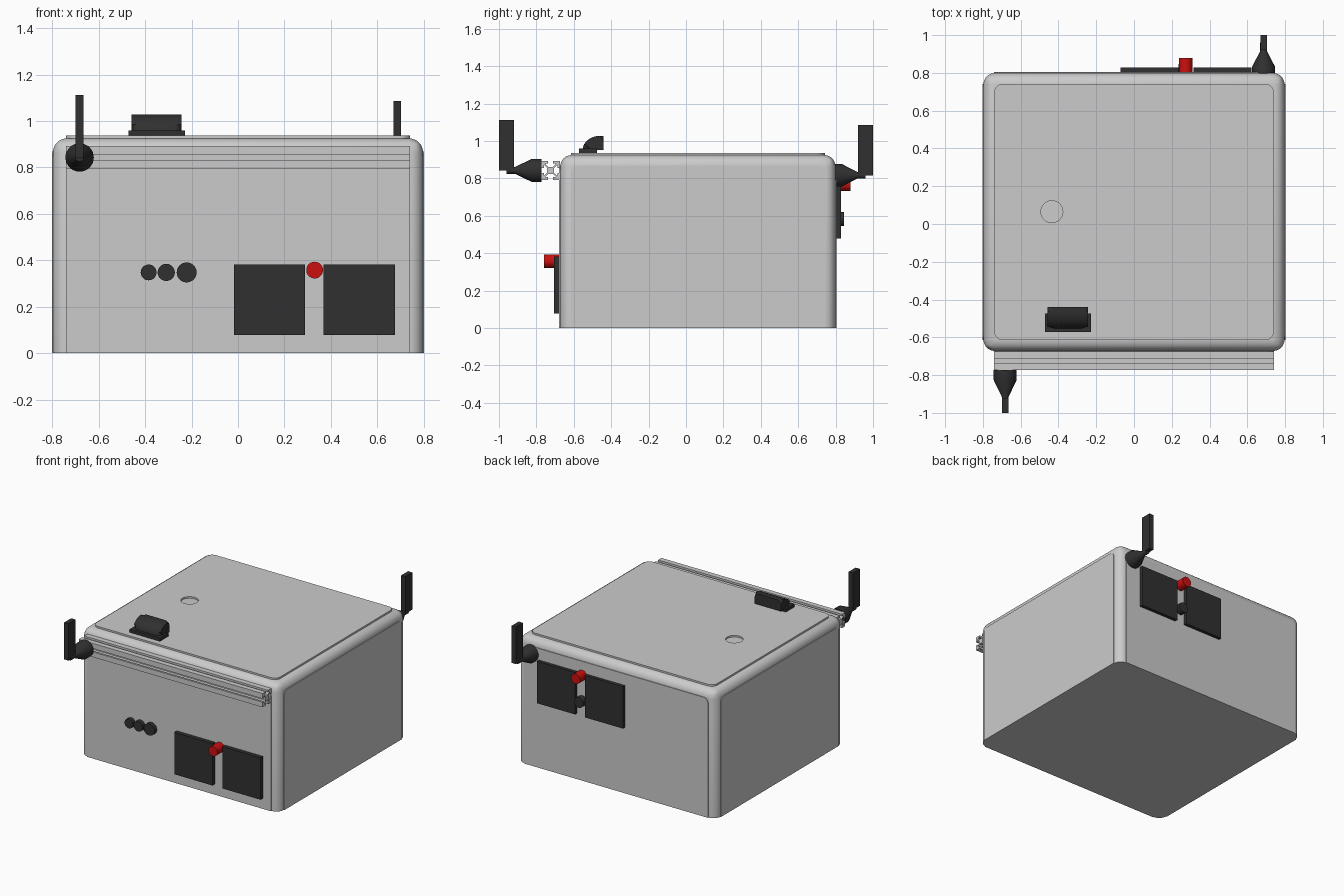
import bpy, bmesh
from math import pi, sin, cos

if "Cube" in bpy.data.objects:
    bpy.data.objects.remove(bpy.data.objects["Cube"])


def material(name, rgb):
    m = bpy.data.materials.new(name)
    m.diffuse_color = (*rgb, 1)
    m.use_nodes = True
    m.node_tree.nodes["Principled BSDF"].inputs["Base Color"].default_value = m.diffuse_color
    return m


DARK = material("dark_plastic", (0.03, 0.03, 0.03))
RED = material("red_plastic", (0.6, 0.005, 0.005))


def finish(name, bm, mat=None):
    bmesh.ops.recalc_face_normals(bm, faces=bm.faces)
    me = bpy.data.meshes.new(name)
    bm.to_mesh(me)
    bm.free()
    ob = bpy.data.objects.new(name, me)
    bpy.context.collection.objects.link(ob)
    if mat:
        me.materials.append(mat)
    bpy.context.view_layer.objects.active = ob
    ob.select_set(True)
    bpy.ops.object.shade_smooth_by_angle(angle=0.6)
    ob.select_set(False)
    return ob


def place(axis, t, u, v):
    return {"x": (t, u, v), "y": (u, t, v), "z": (u, v, t)}[axis]


def prism_mesh(pts, axis, a, b):
    bm = bmesh.new()
    lo = [bm.verts.new(place(axis, a, *p)) for p in pts]
    hi = [bm.verts.new(place(axis, b, *p)) for p in pts]
    bm.faces.new(lo)
    bm.faces.new(hi)
    for i in range(len(pts)):
        j = (i + 1) % len(pts)
        bm.faces.new((lo[i], lo[j], hi[j], hi[i]))
    return bm


def prism(name, pts, axis, a, b, mat=None):
    return finish(name, prism_mesh(pts, axis, a, b), mat)


def box(name, x, y, z, mat=None):
    return prism(name, [(x[0], y[0]), (x[1], y[0]), (x[1], y[1]), (x[0], y[1])], "z", *z, mat)


def round_rect(u0, u1, v0, v1, r, bottom=True, n=6):
    # rounded rectangle; square lower corners when bottom is False
    pts = []
    for k, (cu, cv) in enumerate([(u1 - r, v1 - r), (u0 + r, v1 - r), (u0 + r, v0 + r), (u1 - r, v0 + r)]):
        if k > 1 and not bottom:
            pts.append(((u0, v0), (u1, v0))[k - 2])
            continue
        for i in range(n + 1):
            t = k * pi / 2 + i * pi / 2 / n
            pts.append((cu + r * cos(t), cv + r * sin(t)))
    return pts


def lathe_y(name, cx, cz, rings, mat, n=32):
    # stack of circles along y: (y, radius)
    bm = bmesh.new()
    loops = [[bm.verts.new((cx + r * cos(2 * pi * i / n), y, cz + r * sin(2 * pi * i / n)))
              for i in range(n)] for y, r in rings]
    bm.faces.new(loops[0])
    bm.faces.new(loops[-1])
    for p, q in zip(loops, loops[1:]):
        for i in range(n):
            j = (i + 1) % n
            bm.faces.new((p[i], p[j], q[j], q[i]))
    return finish(name, bm, mat)


# Rounded main housing with a flat underside
bm = prism_mesh([(-0.797, -0.672), (0.797, -0.672), (0.797, 0.799), (-0.797, 0.799)], "z", 0, 0.925)
edges = [e for e in bm.edges if max(v.co.z for v in e.verts) > 0.1]
bmesh.ops.bevel(bm, geom=edges, offset=0.06, segments=8, profile=0.5, affect="EDGES")
finish("housing", bm)

# Slightly raised skin panels
for s, side in ((-1, "left"), (1, "right")):
    prism(side + "_panel", round_rect(-0.615, 0.742, 0, 0.868, 0.04, False), "x", s * 0.78, s * 0.802)
prism("front_panel", round_rect(-0.74, 0.74, 0, 0.868, 0.04, False), "y", -0.65, -0.678)
prism("back_panel", round_rect(-0.74, 0.74, 0, 0.868, 0.04, False), "y", 0.78, 0.804)
lid = prism("top_panel", round_rect(-0.74, 0.74, -0.615, 0.742, 0.045), "z", 0.915, 0.937)

# Round recess in the top panel
bpy.ops.mesh.primitive_cylinder_add(vertices=48, radius=0.058, depth=0.1, location=(-0.435, 0.065, 0.972))
cutter = bpy.context.object
cutter.name = "recess_cutter"
mod = lid.modifiers.new("recess", "BOOLEAN")
mod.object = cutter
mod.solver = "EXACT"
bpy.context.view_layer.objects.active = lid
bpy.ops.object.modifier_apply(modifier=mod.name)
bpy.data.objects.remove(cutter)

# Slotted rail across the front
quarter = [(0.018, 0.012), (0.034, 0.028), (0.036, 0.028), (0.036, 0.0125), (0.05, 0.0125), (0.05, 0.05),
           (0.0125, 0.05), (0.0125, 0.036), (0.028, 0.036), (0.028, 0.034), (0.012, 0.018)]
profile = []
for k in range(4):
    for a, b in quarter:
        for _ in range(k):
            a, b = -b, a
        profile.append((a - 0.724, b + 0.843))
prism("front_rail", profile, "x", -0.74, 0.74)

# Sensor on top: base plate and curved hood
box("sensor_base", (-0.472, -0.228), (-0.572, -0.475), (0.93, 0.96), DARK)
arc = [(-0.46 - 0.093 * cos(i * pi / 20), 0.95 + 0.078 * sin(i * pi / 20)) for i in range(11)]
bm = prism_mesh(arc + [(-0.44, 1.028), (-0.44, 0.952)], "x", -0.458, -0.243)
rim = [e for e in bm.edges if abs(e.verts[0].co.x - e.verts[1].co.x) < 1e-5
       and max(v.co.z for v in e.verts) > 0.953 and min(v.co.y for v in e.verts) < -0.445]
bmesh.ops.bevel(bm, geom=rim, offset=0.035, segments=6, profile=0.5, affect="EDGES")
finish("sensor_hood", bm, DARK)

# Antennas: boot, taper, stem and flat paddle
for name, s, cx, cz, y0, y1, top in (("front", -1, -0.682, 0.843, 0.772, 0.826, 1.112),
                                     ("back", 1, 0.686, 0.817, 0.79, 0.832, 1.087)):
    lathe_y(name + "_antenna_mount", cx, cz,
            [(s * y0, 0.061), (s * y1, 0.061), (s * 0.915, 0.018), (s * 0.96, 0.018)], DARK)
    box(name + "_antenna_paddle", (cx - 0.017, cx + 0.017), sorted((s * 0.92, s * 1.0)), (cz, top), DARK)

# Front and back square plates
for name, z0, ys, xs in (("front", 0.078, (-0.707, -0.67), (-0.018, 0.369)),
                         ("back", 0.48, (0.79, 0.828), (-0.072, 0.314))):
    for i, x in enumerate(xs):
        box(f"{name}_plate_{i + 1}", (x, x + 0.307), ys, (z0, z0 + 0.305), DARK)

# Buttons and sockets
for name, x, z, r, y0, y1, mat in (("front_stop_button", 0.33, 0.358, 0.036, -0.67, -0.76, RED),
                                   ("back_stop_button", 0.273, 0.769, 0.036, 0.79, 0.88, RED),
                                   ("back_socket", 0.273, 0.583, 0.037, 0.79, 0.846, DARK),
                                   ("front_socket_1", -0.385, 0.348, 0.034, -0.67, -0.707, DARK),
                                   ("front_socket_2", -0.309, 0.348, 0.037, -0.67, -0.707, DARK),
                                   ("front_socket_3", -0.221, 0.348, 0.043, -0.67, -0.707, DARK)):
    lathe_y(name, x, z, [(y0, r), (y1, r)], mat)
